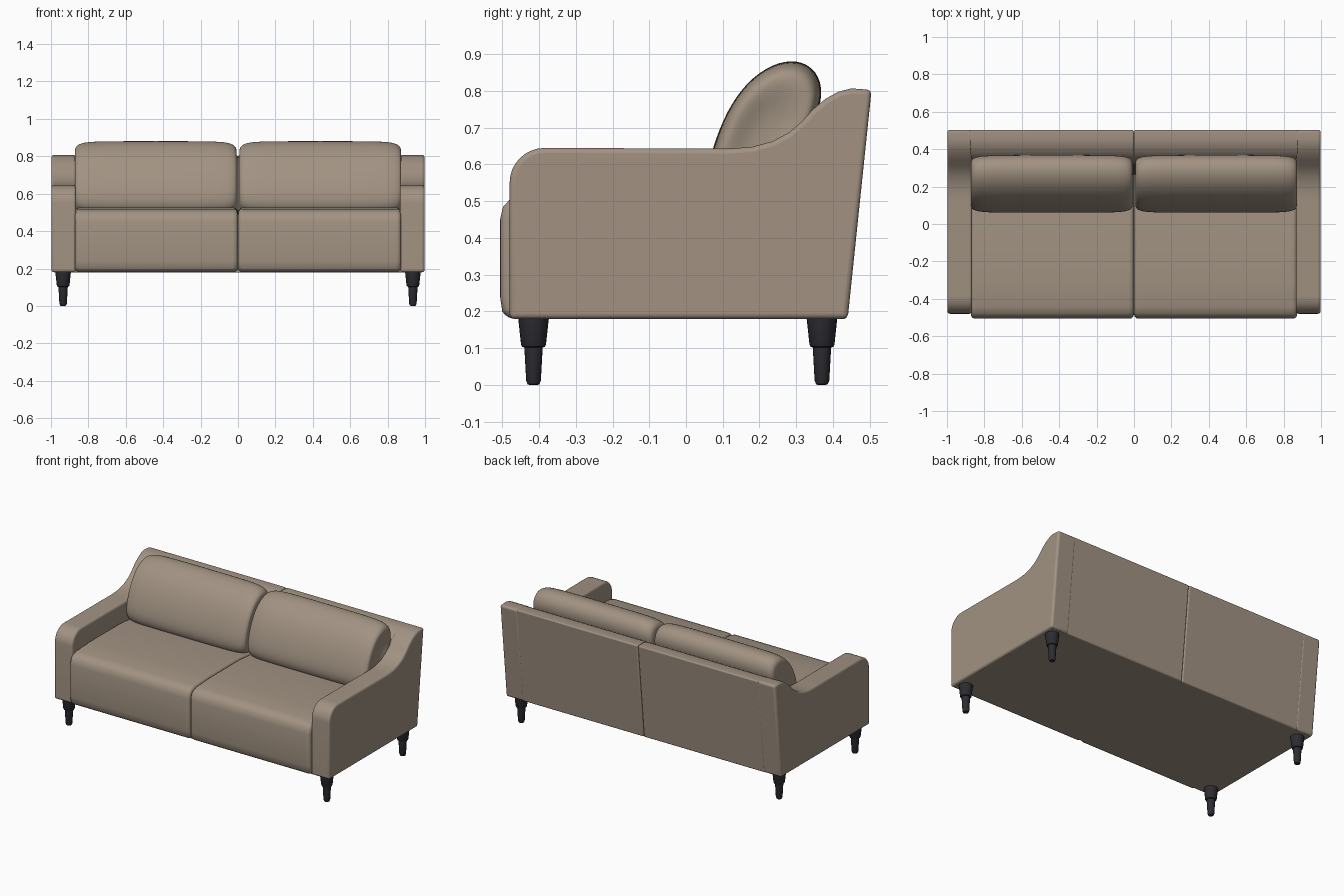
import bpy, bmesh, math

cube = bpy.data.objects.get("Cube")
if cube:
    bpy.data.objects.remove(cube, do_unlink=True)


def material(name, rgb):
    mat = bpy.data.materials.new(name)
    mat.use_nodes = True
    mat.diffuse_color = (*rgb, 1)
    mat.node_tree.nodes["Principled BSDF"].inputs["Base Color"].default_value = (*rgb, 1)
    return mat


FABRIC = material("taupe fabric", (0.36, 0.29, 0.225))
WOOD = material("black wood", (0.025, 0.025, 0.032))


def finish(bm, name, mat, bevel=0, subsurf=0, angle=40):
    """Turn a bmesh into a shaded object with its modifiers."""
    bmesh.ops.recalc_face_normals(bm, faces=bm.faces)
    mesh = bpy.data.meshes.new(name)
    bm.to_mesh(mesh)
    bm.free()
    mesh.materials.append(mat)
    obj = bpy.data.objects.new(name, mesh)
    bpy.context.collection.objects.link(obj)
    if bevel:
        mod = obj.modifiers.new("Soft edges", 'BEVEL')
        mod.width, mod.segments = bevel, 4
        mod.limit_method, mod.angle_limit = 'ANGLE', math.radians(50)
    if subsurf:
        mod = obj.modifiers.new("Smooth", 'SUBSURF')
        mod.levels = mod.render_levels = subsurf
    bpy.ops.object.select_all(action='DESELECT')
    obj.select_set(True)
    bpy.context.view_layer.objects.active = obj
    bpy.ops.object.shade_smooth_by_angle(angle=math.radians(angle))
    return obj


def loft(name, profile, sections, centre=(0, 0), **options):
    """Sweep a y-z profile along x; each section is (x, scale about centre)."""
    bm = bmesh.new()
    cy, cz = centre
    rings = [[bm.verts.new((x, cy + (y - cy) * s, cz + (z - cz) * s)) for y, z in profile]
             for x, s in sections]
    n = len(profile)
    for a, b in zip(rings, rings[1:]):
        for i in range(n):
            j = (i + 1) % n
            bm.faces.new((a[i], a[j], b[j], b[i]))
    bm.faces.new(rings[0])
    bm.faces.new(rings[-1])
    return finish(bm, name, FABRIC, **options)


def arc(cy, cz, r, start, end, steps=8):
    angles = [math.radians(start + (end - start) * i / steps) for i in range(steps + 1)]
    return [(cy + r * math.cos(a), cz + r * math.sin(a)) for a in angles]


# Side outline of an arm: rounded front, level top, sweep up to the back
arm_profile = [(-0.48, 0.18)] + arc(-0.385, 0.55, 0.095, 180, 90) + [
    (0.12, 0.643), (0.18, 0.648), (0.235, 0.663), (0.28, 0.687), (0.315, 0.717),
    (0.345, 0.75), (0.38, 0.779), (0.415, 0.798), (0.45, 0.807), (0.505, 0.803), (0.44, 0.18)]
back_profile = [(0.438, 0.18), (0.503, 0.802), (0.45, 0.805), (0.415, 0.796), (0.38, 0.777),
                (0.35, 0.745), (0.32, 0.68), (0.25, 0.45), (0.25, 0.18)]
seat_profile = [(-0.485, 0.18), (-0.5, 0.2), (-0.506, 0.24), (-0.506, 0.45), (-0.498, 0.485),
                (-0.478, 0.506), (-0.44, 0.517), (-0.3, 0.525), (0, 0.525), (0.32, 0.5), (0.32, 0.18)]
pillow_profile = [(0.09, 0.48), (0.05, 0.55), (0.073, 0.65), (0.11, 0.745), (0.165, 0.825),
                  (0.235, 0.875), (0.305, 0.887), (0.358, 0.855), (0.375, 0.79), (0.35, 0.72),
                  (0.3, 0.59), (0.24, 0.48)]
# Pillow fullness from its end to its middle
taper = [(0.025, 0.3), (0.008, 0.62), (0.006, 0.82), (0.025, 0.92), (0.07, 0.98),
         (0.16, 0.995), (0.3, 1)]

for side, sx in (("left", 1), ("right", -1)):
    loft(side + "_arm", arm_profile, [(sx * 0.866, 1), (sx * 0.998, 1)], bevel=0.014)
    loft(side + "_back_panel", back_profile, [(sx * 0.001, 1), (sx * 0.88, 1)], bevel=0.008)
    loft(side + "_seat_cushion", seat_profile, [(sx * 0.001, 1), (sx * 0.872, 1)], bevel=0.022)
    half = [(x, s) for x, s in taper]
    full = half + [(0.88 - x, s) for x, s in reversed(half)]
    loft(side + "_back_cushion", pillow_profile, [(sx * x, s) for x, s in full],
         centre=(0.21, 0.67), subsurf=2, angle=80)

# Frame closing the underside and the seams
loft("base_frame", [(-0.47, 0.18), (-0.47, 0.4), (0.4, 0.4), (0.43, 0.18)],
     [(-0.985, 1), (0.985, 1)])

# Turned legs: wide collar stepping in to a slim tapered foot
leg_outline = [(0.043, 0.19), (0.041, 0.175), (0.034, 0.11), (0.031, 0.104), (0.025, 0.102),
               (0.02, 0.012), (0.016, 0.002), (0.01, 0)]
for end, y in (("front", -0.415), ("back", 0.37)):
    for side, x in (("left", 0.935), ("right", -0.935)):
        bm = bmesh.new()
        count = 20
        rings = [[bm.verts.new((x + r * math.cos(math.tau * i / count),
                                y + r * math.sin(math.tau * i / count), z))
                  for i in range(count)] for r, z in leg_outline]
        for a, b in zip(rings, rings[1:]):
            for i in range(count):
                j = (i + 1) % count
                bm.faces.new((a[i], a[j], b[j], b[i]))
        bm.faces.new(rings[0])
        bm.faces.new(rings[-1])
        finish(bm, f"{end}_{side}_leg", WOOD)
